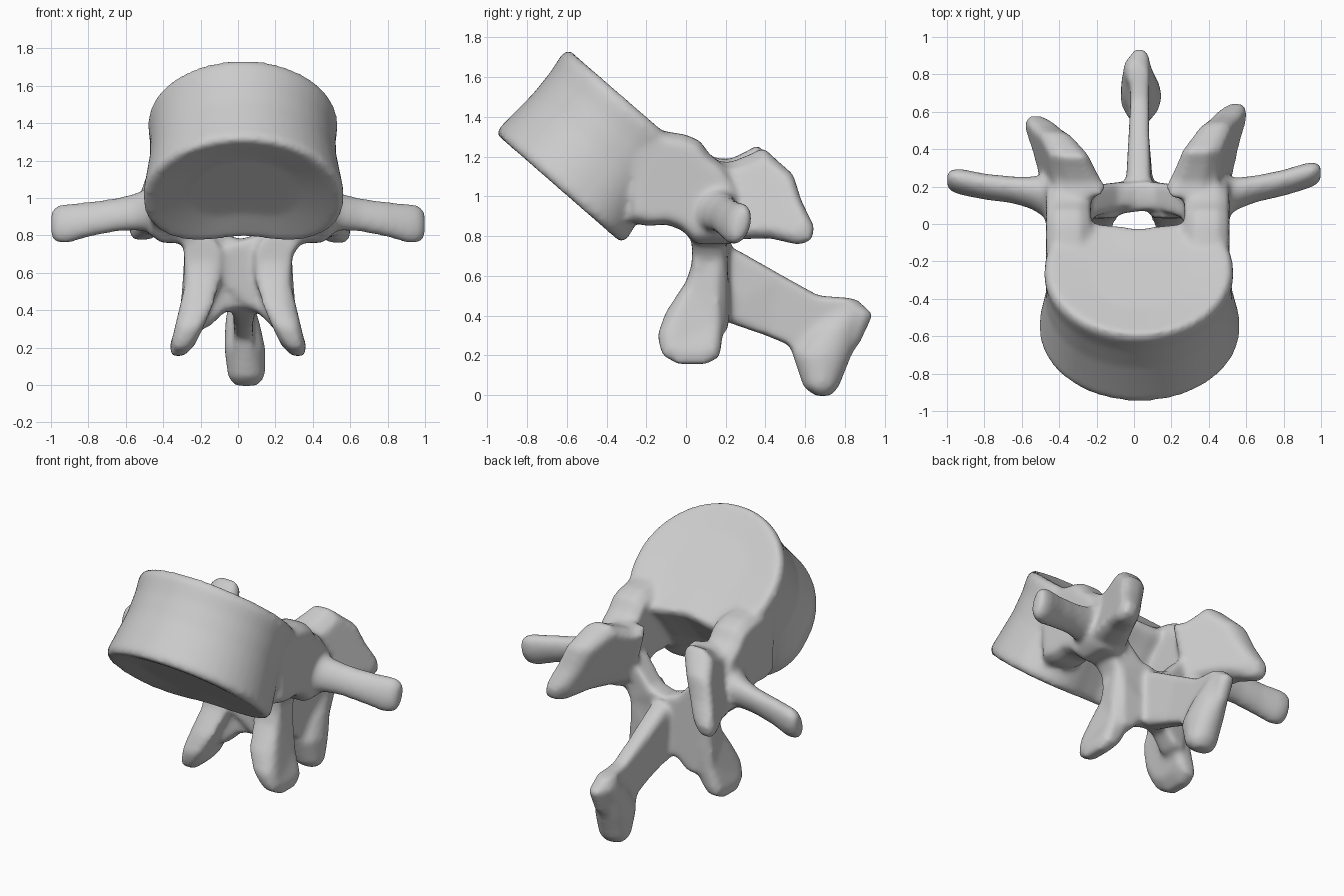
import bpy
from math import sin, cos, tau, exp, copysign
from mathutils import Vector

old = bpy.data.objects.get("Cube")
if old:
    bpy.data.objects.remove(old, do_unlink=True)

bone = bpy.data.materials.new("bone_grey")
bone.use_nodes = True
colour = (0.6, 0.6, 0.6, 1)
bone.diffuse_color = colour
bone.node_tree.nodes["Principled BSDF"].inputs["Base Color"].default_value = colour

parts = []


def loft(name, rings):
    """Skin a list of equal-length rings and close both ends."""
    n = len(rings[0])
    faces = [tuple(range(n))[::-1], tuple(range((len(rings) - 1) * n, len(rings) * n))]
    for r in range(len(rings) - 1):
        for i in range(n):
            j = (i + 1) % n
            faces.append((r * n + i, r * n + j, (r + 1) * n + j, (r + 1) * n + i))
    mesh = bpy.data.meshes.new(name)
    mesh.from_pydata([p for ring in rings for p in ring], [], faces)
    obj = bpy.data.objects.new(name, mesh)
    bpy.context.collection.objects.link(obj)
    parts.append(obj)


def slab(name, outline, place, inset=0.8):
    """Pillow-edged plate; place(u, v, k) sets each corner, k runs -1 to 1 across."""
    mid = sum((Vector(p) for p in outline), Vector((0, 0))) / len(outline)
    rings = []
    for k, scale in ((-1, inset), (-0.5, 1), (0.5, 1), (1, inset)):
        corners = [mid.lerp(Vector(p), scale) for p in outline]
        rings.append([Vector(place(p.x, p.y, k)) for p in corners])
    loft(name, rings)


def oval(n, make):
    return [Vector(make(cos(tau * i / n), sin(tau * i / n))) for i in range(n)]


# Body: tilted kidney-shaped drum with a slight waist and dished ends
low, high = Vector((0.03, -0.645, 1.04)), Vector((0.025, -0.295, 1.485))
back = Vector((0, 0.755, -0.656))


def kidney(level, scale):
    centre = low.lerp(high, level)
    width = 0.54 - 0.035 * level
    depth = 0.41 - 0.02 * level

    def point(c, s):
        if s < 0:
            v = 0.2 + 1.23 * s
        else:
            c = copysign(abs(c) ** 0.75, c)
            v = 0.2 + 0.95 * s ** 0.75 - 0.18 * exp(-(c / 0.4) ** 2) * s
        return centre + Vector((width * scale * c, 0, 0)) + back * (depth * scale * v)
    return oval(48, point)


loft("body", [kidney(level, scale) for level, scale in (
    (0.05, 0.55), (0.01, 0.85), (0.0, 0.96), (0.06, 1.0), (0.25, 0.98), (0.5, 0.955),
    (0.75, 0.965), (0.93, 1.0), (1.0, 0.96), (0.99, 0.8), (0.97, 0.5))])

# Lamina: curved plate closing the canal behind the body, arched below
half = [(0.0, 0.78), (0.1, 0.81), (0.22, 0.94), (0.36, 1.02), (0.36, 0.82),
        (0.27, 0.68), (0.26, 0.5), (0.25, 0.3), (0.17, 0.31), (0.09, 0.39), (0.0, 0.41)]
slab("lamina", half + [(-x, z) for x, z in half[-2:0:-1]],
     lambda x, z, k: (x + 0.015, 0.17 - 0.2 * abs(x) + (0.065 + 0.08 * abs(x)) * k, z), 0.94)

# Paired parts, right then left
pedicle = [(-0.3, 0.88), (-0.2, 0.85), (-0.1, 0.86), (-0.02, 0.83),
           (0.05, 0.76), (0.24, 0.76), (0.3, 1.0), (0.2, 1.15), (0.12, 1.21),
           (0.07, 1.28), (0.0, 1.31), (-0.12, 1.33), (-0.3, 1.3)]
upper = [(0.14, 1.18), (0.22, 1.17), (0.32, 1.21), (0.39, 1.245), (0.46, 1.18),
         (0.54, 1.11), (0.58, 0.98), (0.645, 0.85), (0.635, 0.78), (0.57, 0.755),
         (0.42, 0.79), (0.14, 0.78)]
lower = [(0.03, 0.8), (0.03, 0.66), (0.0, 0.57), (-0.1, 0.42), (-0.145, 0.3),
         (-0.12, 0.2), (-0.04, 0.155), (0.1, 0.155), (0.17, 0.19), (0.19, 0.35),
         (0.2, 0.6), (0.2, 0.8)]
arm = [(0.38, 0.12, 0.95, 0.15, 0.15), (0.47, 0.14, 0.94, 0.115, 0.12),
       (0.55, 0.165, 0.925, 0.085, 0.1), (0.65, 0.185, 0.91, 0.07, 0.09),
       (0.8, 0.21, 0.885, 0.068, 0.095), (0.92, 0.24, 0.862, 0.068, 0.108),
       (0.97, 0.25, 0.86, 0.06, 0.1), (1.0, 0.255, 0.86, 0.035, 0.07)]

for side, s, reach in (("right", -1, 0.85), ("left", 1, 1.0)):
    slab(side + "_pedicle", pedicle,
         lambda y, z, k: (0.02 + s * (0.37 + 0.12 * k), y, z), 0.84)
    slab(side + "_upper_process", upper,
         lambda y, z, k: (0.01 + s * (0.34 + 0.38 * (y - 0.2) - 0.25 * (z - 0.95)
                                      + (0.165 - 0.15 * y) * k),
                          0.2 + (y - 0.2) * reach, z + 0.1 * (1 - reach)))
    slab(side + "_lower_process", lower,
         lambda y, z, k: (s * (0.19 + 0.42 * max(0, 0.47 - z)
                               + (0.05 + 0.08 * min(z, 0.6)) * k), y, z))
    loft(side + "_side_process",
         [oval(20, lambda c, t: (s * x, y + s * 0.05 * (x - 0.6) + ry * c + 0.02 * t, z + rz * t))
          for x, y, z, ry, rz in arm])

# Spinous process: thin blade ending in a thick drooping knob
blade = [(0.1, 0.76), (0.25, 0.735), (0.48, 0.605), (0.67, 0.5), (0.83, 0.49),
         (0.945, 0.41), (0.88, 0.27), (0.76, 0.1), (0.56, 0.15), (0.52, 0.25),
         (0.4, 0.3), (0.2, 0.37), (0.1, 0.42)]
slab("spinous_blade", blade,
     lambda y, z, k: (0.03 + (0.05 + 0.15 * max(0, 0.32 - y)) * k, y, z), 0.92)
loft("spinous_knob",
     [oval(20, lambda c, t: (0.045 - 0.09 * max(0, z - 0.1) + rx * c, y + ry * t, z))
      for z, y, ry, rx in ((-0.005, 0.69, 0.04, 0.06), (0.04, 0.68, 0.09, 0.1),
                           (0.2, 0.685, 0.15, 0.11), (0.32, 0.74, 0.13, 0.095),
                           (0.42, 0.82, 0.1, 0.075), (0.48, 0.8, 0.07, 0.05))])

# Fuse every part into one softly blended bone
bpy.ops.object.select_all(action="DESELECT")
for part in parts:
    part.select_set(True)
bpy.context.view_layer.objects.active = parts[0]
bpy.ops.object.join()
vertebra = bpy.context.view_layer.objects.active
vertebra.name = "vertebra"
fuse = vertebra.modifiers.new("fuse", "REMESH")
fuse.mode = "VOXEL"
fuse.voxel_size = 0.016
soften = vertebra.modifiers.new("soften", "SMOOTH")
soften.factor = 0.5
soften.iterations = 14
bpy.ops.object.convert(target="MESH")
vertebra.data.materials.clear()
vertebra.data.materials.append(bone)
bpy.ops.object.shade_smooth()
